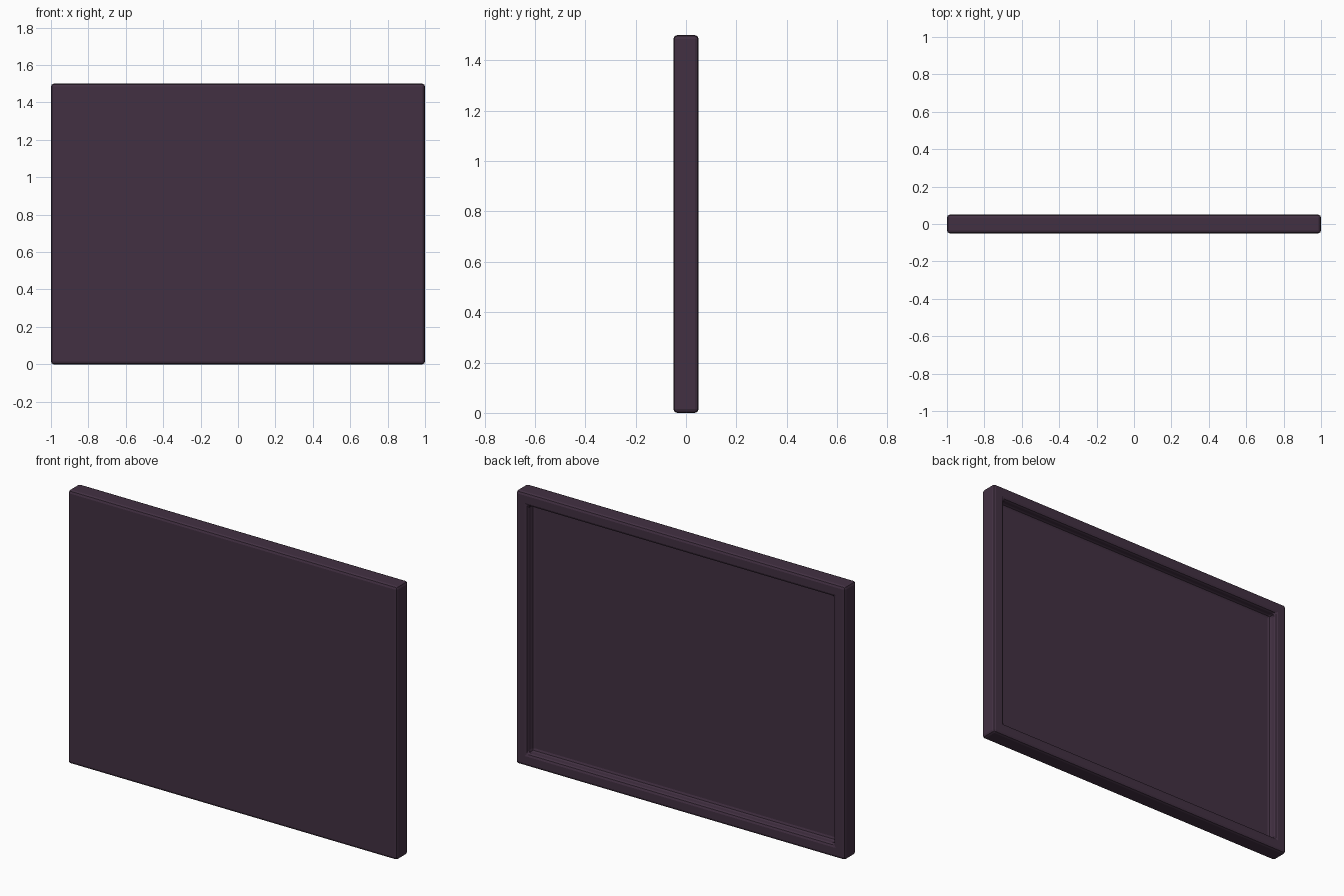
import bpy, bmesh

if "Cube" in bpy.data.objects:
    bpy.data.objects.remove(bpy.data.objects["Cube"])

BORDER, DEPTH, BEVEL = 0.1, 0.05, 0.015

# Slab standing on the floor
bm = bmesh.new()
bmesh.ops.create_cube(bm, size=1)
for v in bm.verts:
    v.co.x *= 2.0
    v.co.y *= 0.1
    v.co.z = (v.co.z + 0.5) * 1.5

# Recess in the back, leaving a raised frame
back = max(bm.faces, key=lambda f: f.calc_center_median().y)
bmesh.ops.inset_region(bm, faces=[back], thickness=BORDER)
floor = bmesh.ops.extrude_discrete_faces(bm, faces=[back])["faces"]
for v in floor[0].verts:
    v.co.y -= DEPTH

mesh = bpy.data.meshes.new("panel")
bm.to_mesh(mesh)
bm.free()
panel = bpy.data.objects.new("panel", mesh)
bpy.context.collection.objects.link(panel)

# Softened edges
bevel = panel.modifiers.new("edges", 'BEVEL')
bevel.width = BEVEL
bevel.segments = 2
bevel.limit_method = 'ANGLE'

mat = bpy.data.materials.new("dark_plum")
mat.diffuse_color = (0.055, 0.03, 0.055, 1)
mat.use_nodes = True
mat.node_tree.nodes["Principled BSDF"].inputs["Base Color"].default_value = mat.diffuse_color
mesh.materials.append(mat)
